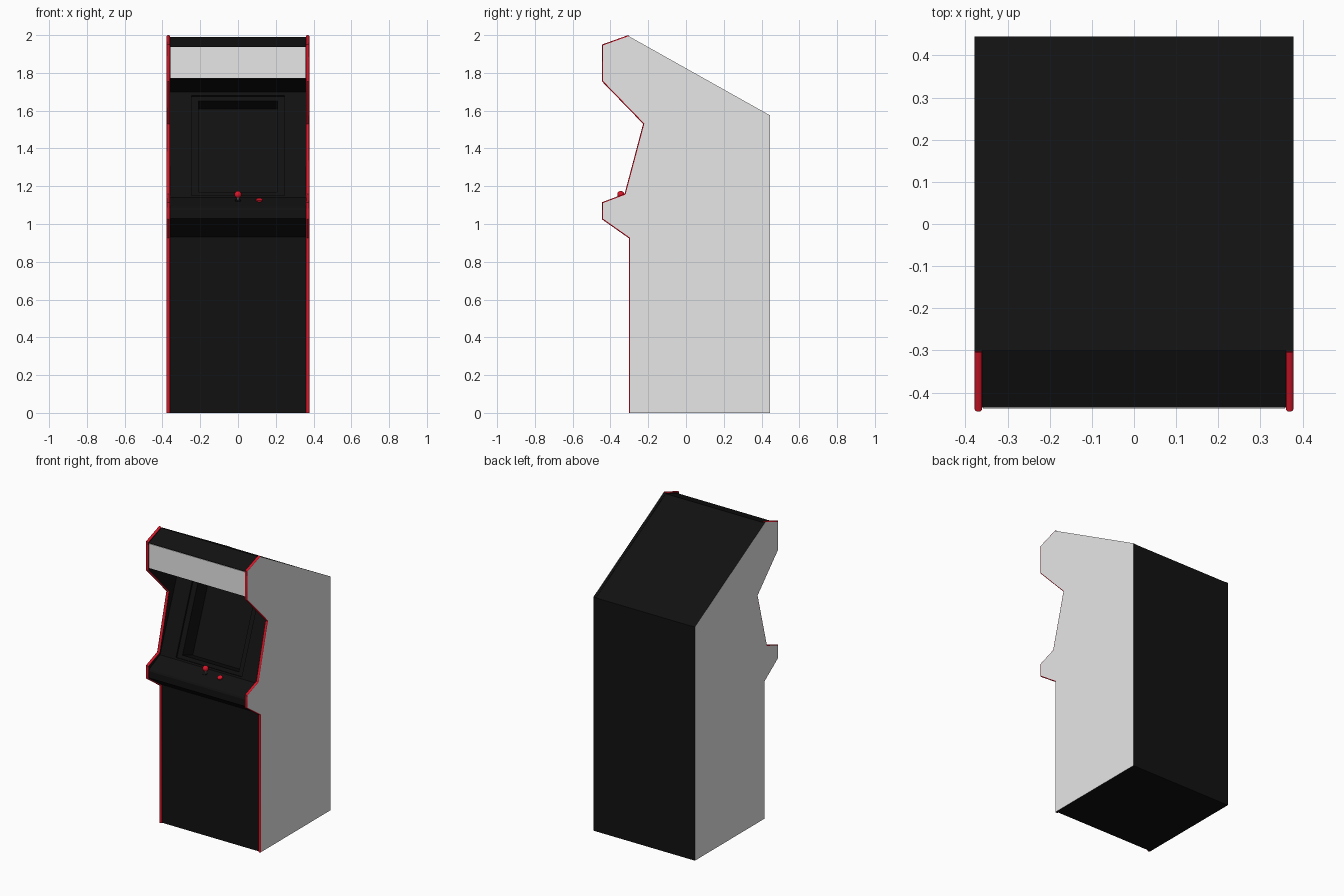
import bpy, bmesh, math
from mathutils import Vector, Matrix

if "Cube" in bpy.data.objects:
    bpy.data.objects.remove(bpy.data.objects["Cube"])


def mat(name, rgb):
    m = bpy.data.materials.new(name)
    m.diffuse_color = (*rgb, 1)
    m.use_nodes = True
    m.node_tree.nodes["Principled BSDF"].inputs["Base Color"].default_value = m.diffuse_color
    return m


BLACK = mat("cabinet_black", (0.0056, 0.0056, 0.0056))
GREY = mat("panel_grey", (0.8, 0.8, 0.8))
RED = mat("trim_red", (0.70, 0.008, 0.022))


def finish(bm, name, *mats):
    bmesh.ops.recalc_face_normals(bm, faces=bm.faces)
    me = bpy.data.meshes.new(name)
    bm.to_mesh(me)
    bm.free()
    ob = bpy.data.objects.new(name, me)
    bpy.context.collection.objects.link(ob)
    for m in mats:
        me.materials.append(m)
    return ob


def prism(name, pts, x0, x1, *mats, outer=0):
    """Extrude a (y, z) profile along x; outer = side that takes slot 1."""
    bm = bmesh.new()
    f = bm.faces.new([bm.verts.new((x0, y, z)) for y, z in pts])
    r = bmesh.ops.extrude_face_region(bm, geom=[f])
    vs = [v for v in r["geom"] if isinstance(v, bmesh.types.BMVert)]
    bmesh.ops.translate(bm, verts=vs, vec=(x1 - x0, 0, 0))
    bmesh.ops.recalc_face_normals(bm, faces=bm.faces)
    for f in bm.faces:
        if outer and f.normal.x * outer > 0.9:
            f.material_index = 1
    return finish(bm, name, *mats)


def offset(pts, d):
    """Mitred offset of an open polyline, outward for d > 0."""
    P = [Vector(p) for p in pts]
    ns = []
    for a, b in zip(P, P[1:]):
        t = (b - a).normalized()
        ns.append(Vector((t.y, -t.x)))
    out = []
    for i, p in enumerate(P):
        a, b = ns[max(i - 1, 0)], ns[min(i, len(ns) - 1)]
        m = (a + b).normalized()
        out.append(p + m * d / m.dot(a))
    return out


def smooth(ob):
    bpy.ops.object.select_all(action='DESELECT')
    ob.select_set(True)
    bpy.context.view_layer.objects.active = ob
    bpy.ops.object.shade_smooth_by_angle(angle=math.radians(40))


# Front silhouette, top to bottom (y, z)
FRONT = [(-0.305, 2.0), (-0.445, 1.95), (-0.445, 1.755), (-0.227, 1.53),
         (-0.325, 1.16), (-0.445, 1.115), (-0.445, 1.025), (-0.303, 0.925),
         (-0.303, 0.0)]
BULGE, X_IN, X_OUT = 0.006, 0.360, 0.378

# Side panels (grey outside, black edges) and rounded red edge trim
edge = offset(FRONT, -BULGE)
for s, side in ((-1, "left"), (1, "right")):
    prism("side_panel_" + side, [tuple(p) for p in edge] + [(0.445, 0), (0.445, 1.575)],
          s * X_IN, s * X_OUT, BLACK, GREY, outer=s)
    bm = bmesh.new()
    rings = []
    half = (X_OUT - X_IN) / 2
    for k in range(9):
        a = math.pi * k / 8
        x = s * (X_IN + half) + half * math.cos(a)
        line = offset(FRONT, BULGE * (math.sin(a) - 1))
        rings.append([bm.verts.new((x, p.x, p.y)) for p in line])
    n = len(FRONT)
    for k in range(9):
        r, q = rings[k], rings[(k + 1) % 9]
        for i in range(n - 1):
            bm.faces.new((r[i], r[i + 1], q[i + 1], q[i]))
    for i in (0, n - 1):
        bm.faces.new([r[i] for r in rings])
    smooth(finish(bm, "edge_trim_" + side, RED))

# Cabinet body between the panels
B0, B1 = Vector((-0.315, 1.14)), Vector((-0.10, 1.70))   # bezel bottom / top
body = prism("cabinet_body",
             [(-0.293, 0), (-0.293, 0.93), (-0.435, 1.03), (-0.435, 1.075),
              (-0.430, 1.086), (-0.418, 1.094), tuple(B0), tuple(B1),
              (-0.435, 1.768), (-0.435, 1.94), (-0.30, 1.99), (0.445, 1.573),
              (0.445, 0)], -X_IN, X_IN, BLACK)

# Stepped screen recess cut square to the bezel
along = (B1 - B0).normalized()
inward = Vector((along.y, -along.x))
length = (B1 - B0).length
for half_w, low, high, depth in ((0.245, 0.012, length - 0.022, 0.012),
                                 (0.21, 0.035, length - 0.048, 0.13)):
    quad = [B0 + along * t + inward * d for t, d in
            ((low, -0.02), (high, -0.02), (high, depth), (low, depth))]
    cut = prism("screen_cutter", [tuple(p) for p in quad], -half_w, half_w, BLACK)
    cut.hide_render = True
    mod = body.modifiers.new("recess", 'BOOLEAN')
    mod.operation, mod.solver, mod.object = 'DIFFERENCE', 'EXACT', cut
    bpy.context.view_layer.objects.active = body
    bpy.ops.object.modifier_apply(modifier=mod.name)
    bpy.data.objects.remove(cut)

# Lit sign across the top
prism("marquee", [(-0.434, 1.772), (-0.438, 1.772), (-0.438, 1.937), (-0.434, 1.937)],
      -0.358, 0.358, GREY)

# Joystick and button on the sloping control panel
tilt = Matrix.Rotation(math.atan2(0.046, 0.103), 4, 'X')


def peg(name, x, y, z, r, h, m):
    bm = bmesh.new()
    bmesh.ops.create_cone(bm, cap_ends=True, segments=20, radius1=r, radius2=r,
                          depth=h, matrix=Matrix.Translation((x, y, z)) @ tilt)
    smooth(finish(bm, name, m))


peg("joystick_shaft", 0, -0.346, 1.135, 0.005, 0.035, GREY)
peg("joystick_collar", 0, -0.350, 1.125, 0.016, 0.006, BLACK)
peg("fire_button", 0.113, -0.352, 1.126, 0.017, 0.010, RED)
bm = bmesh.new()
bmesh.ops.create_uvsphere(bm, u_segments=20, v_segments=12, radius=0.019,
                          matrix=Matrix.Translation((0, -0.345, 1.156)))
smooth(finish(bm, "joystick_ball", RED))
